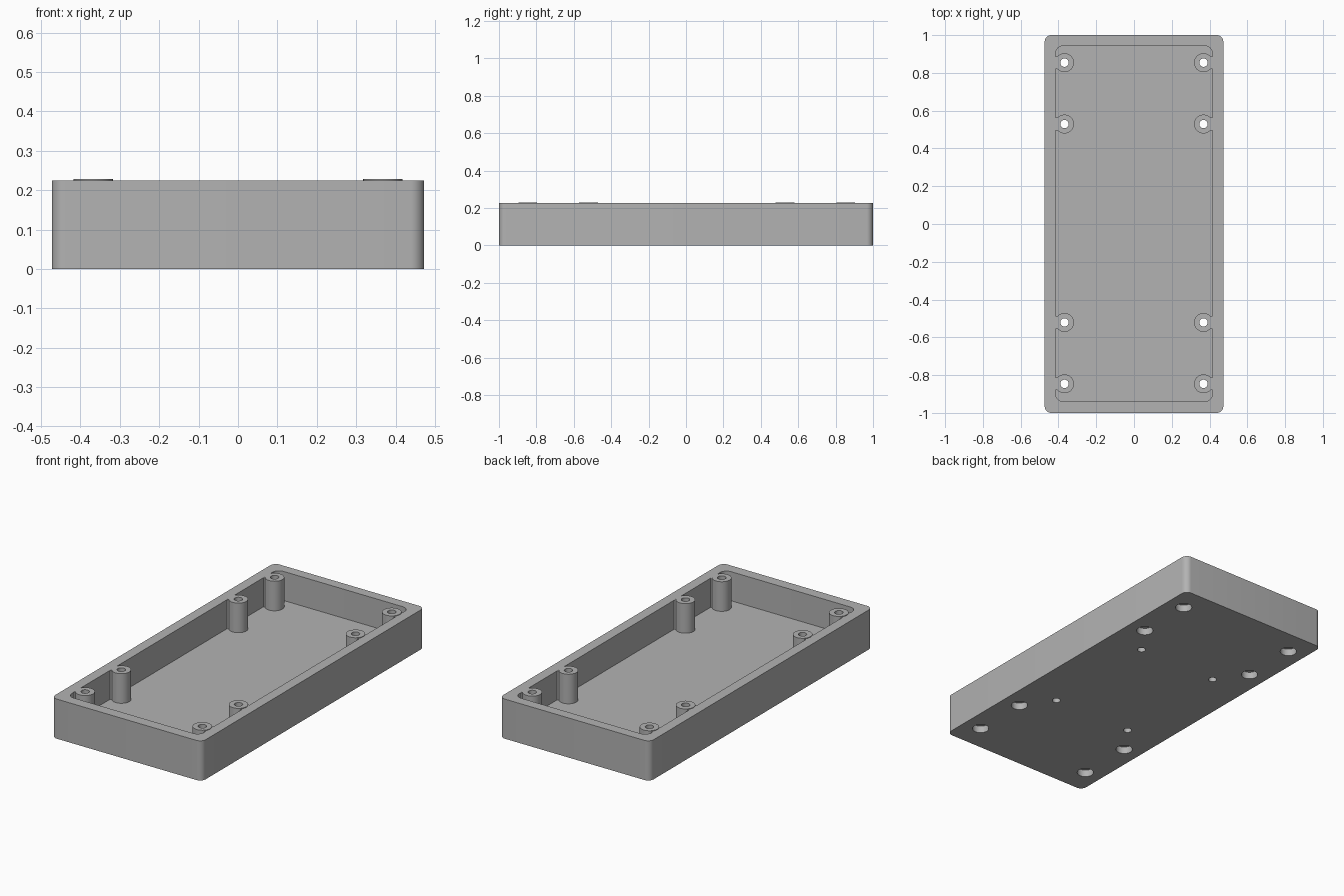
import bpy, bmesh, math

cube = bpy.data.objects.get("Cube")
if cube:
    bpy.data.objects.remove(cube, do_unlink=True)

HX, HY, RIM, FLOOR = 0.473, 1.0, 0.225, 0.06
CAV_X, CAV_Y, SHIFT = 0.415, 0.941, 0.004
POST_X, POST_R, HOLE_R, POST_TOP = 0.368, 0.05, 0.022, 0.228
POSTS = [(sx * POST_X, sy * y + SHIFT)
         for sx in (-1, 1) for sy in (-1, 1) for y in (0.525, 0.85)]
PINS = [(sx * 0.25, sy * 0.356 + SHIFT) for sx in (-1, 1) for sy in (-1, 1)]

grey = bpy.data.materials.new("plain grey")
grey.use_nodes = True
colour = (0.45, 0.45, 0.45, 1)
grey.diffuse_color = colour
grey.node_tree.nodes["Principled BSDF"].inputs["Base Color"].default_value = colour


def rounded(hx, hy, r, oy=0.0, steps=8):
    """Outline of a rectangle with rounded corners."""
    pts = []
    for k, (sx, sy) in enumerate([(1, 1), (-1, 1), (-1, -1), (1, -1)]):
        for i in range(steps + 1):
            a = math.pi / 2 * (k + i / steps)
            pts.append((sx * (hx - r) + r * math.cos(a),
                        sy * (hy - r) + r * math.sin(a) + oy))
    return pts


def circle(x, y, r, n=40):
    return [(x + r * math.cos(math.tau * i / n), y + r * math.sin(math.tau * i / n))
            for i in range(n)]


def add_prism(bm, pts, z0, z1):
    face = bm.faces.new([bm.verts.new((x, y, z0)) for x, y in pts])
    new = bmesh.ops.extrude_face_region(bm, geom=[face])["geom"]
    verts = [g for g in new if isinstance(g, bmesh.types.BMVert)]
    bmesh.ops.translate(bm, verts=verts, vec=(0, 0, z1 - z0))


def make(name, bm):
    bmesh.ops.recalc_face_normals(bm, faces=bm.faces)
    mesh = bpy.data.meshes.new(name)
    bm.to_mesh(mesh)
    bm.free()
    mesh.materials.append(grey)
    obj = bpy.data.objects.new(name, mesh)
    bpy.context.collection.objects.link(obj)
    return obj


def prisms(name, specs):
    bm = bmesh.new()
    for pts, z0, z1 in specs:
        add_prism(bm, pts, z0, z1)
    return make(name, bm)


def smooth(obj):
    bpy.ops.object.select_all(action="DESELECT")
    obj.select_set(True)
    bpy.context.view_layer.objects.active = obj
    bpy.ops.object.shade_smooth_by_angle(angle=math.radians(30))


# Tray: rounded block with a pocket, screw recesses, pin holes and screw holes
tray = prisms("tray", [(rounded(HX, HY, 0.035), 0, RIM)])
cutters = [
    prisms("pocket_cutter", [(rounded(CAV_X, CAV_Y, 0.04, SHIFT / 2), FLOOR, 0.4)]),
    prisms("recess_cutter", [(circle(x, y, 0.044), -0.1, 0.04) for x, y in POSTS]
           + [(circle(x, y, HOLE_R), -0.1, 0.035) for x, y in PINS]),
    prisms("screw_hole_cutter", [(circle(x, y, HOLE_R), 0.02, 0.1) for x, y in POSTS]),
]
for cutter in cutters:
    mod = tray.modifiers.new(cutter.name, "BOOLEAN")
    mod.operation, mod.solver, mod.object = "DIFFERENCE", "EXACT", cutter
    cutter.hide_render = True

# Bake the cuts and remove the cutters
bpy.context.view_layer.update()
graph = bpy.context.evaluated_depsgraph_get()
baked = bpy.data.meshes.new_from_object(tray.evaluated_get(graph))
tray.modifiers.clear()
tray.data = baked
for cutter in cutters:
    bpy.data.objects.remove(cutter, do_unlink=True)
smooth(tray)

# Hollow screw posts, each joined to the side wall by a small web
for n, (x, y) in enumerate(POSTS, 1):
    bm = bmesh.new()
    loops = [[bm.verts.new((px, py, z)) for px, py in circle(x, y, r)]
             for r, z in ((POST_R, FLOOR), (POST_R, POST_TOP),
                          (HOLE_R, POST_TOP), (HOLE_R, FLOOR))]
    for a, b in zip(loops, loops[1:]):
        for i in range(len(a)):
            j = (i + 1) % len(a)
            bm.faces.new((a[i], a[j], b[j], b[i]))
    # Open tube standing on the tray floor: orient normals outward
    bottom = [bm.faces.new((loops[3][i], loops[3][(i + 1) % 40],
                            loops[0][(i + 1) % 40], loops[0][i])) for i in range(40)]
    bmesh.ops.recalc_face_normals(bm, faces=bm.faces)
    bmesh.ops.delete(bm, geom=bottom, context="FACES_ONLY")
    smooth(make(f"screw_post_{n}", bm))

    s = math.copysign(1, x)
    web = [(s * wx, y + wy) for wx, wy in
           ((0.4, -0.034), (0.43, -0.034), (0.43, 0.034), (0.4, 0.034))]
    prisms(f"post_web_{n}", [(web, FLOOR, RIM - 0.001)])
